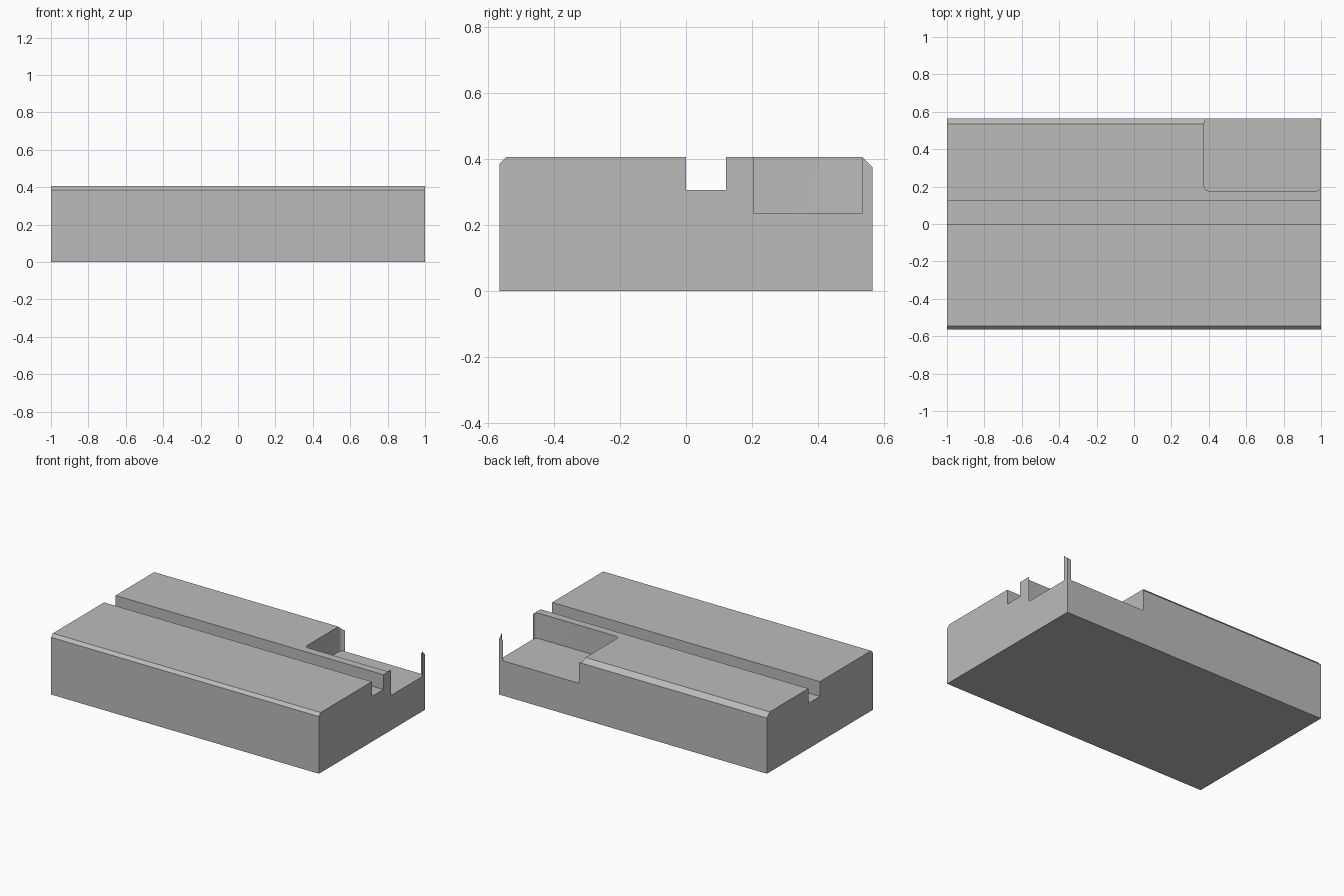
import bpy
import bmesh
from math import cos, sin, radians

default_cube = bpy.data.objects.get("Cube")
if default_cube:
    bpy.data.objects.remove(default_cube, do_unlink=True)

HALF_LEN, HALF_WID, HEIGHT = 1.0, 0.565, 0.406

grey = bpy.data.materials.new("plain_grey")
grey.use_nodes = True
grey.diffuse_color = (0.5, 0.5, 0.5, 1)
grey.node_tree.nodes["Principled BSDF"].inputs["Base Color"].default_value = (0.5, 0.5, 0.5, 1)


def prism(name, outline, offset):
    """Extrude a closed outline of 3D points along the offset."""
    bm = bmesh.new()
    face = bm.faces.new([bm.verts.new(p) for p in outline])
    result = bmesh.ops.extrude_face_region(bm, geom=[face], use_keep_orig=True)
    moved = [g for g in result["geom"] if isinstance(g, bmesh.types.BMVert)]
    bmesh.ops.translate(bm, verts=moved, vec=offset)
    bmesh.ops.recalc_face_normals(bm, faces=bm.faces)
    mesh = bpy.data.meshes.new(name)
    bm.to_mesh(mesh)
    bm.free()
    mesh.materials.append(grey)
    obj = bpy.data.objects.new(name, mesh)
    bpy.context.collection.objects.link(obj)
    return obj


def arc(cx, cy, radius, start, steps=8):
    """Quarter circle, counter-clockwise from the start angle."""
    angles = [radians(start + 90 * i / steps) for i in range(steps + 1)]
    return [(cx + radius * cos(a), cy + radius * sin(a)) for a in angles]


# Block with a lengthwise slot and chamfered long edges
profile = [(-HALF_WID, 0), (HALF_WID, 0), (HALF_WID, 0.376), (0.535, HEIGHT),
           (0.122, HEIGHT), (0.122, 0.306), (0, 0.306), (0, HEIGHT),
           (-0.546, HEIGHT), (-HALF_WID, 0.386)]
block = prism("block", [(-HALF_LEN, y, z) for y, z in profile], (2 * HALF_LEN, 0, 0))

# Rounded corner pocket, open through the back and left sides
R, X0, Y0, OUT = 0.03, 0.375, 0.176, 0.2
x_in, x_out = X0 + R, HALF_LEN - R
y_in, y_out = Y0 + R, HALF_WID - R
outline = arc(x_in, y_in, R, 180) + arc(x_out, y_in, R, 270)
outline += [(HALF_LEN + OUT, y_in), (HALF_LEN + OUT, y_out)]
outline += arc(x_out, y_out, R, 0)
outline += [(x_out, HALF_WID + OUT), (x_in, HALF_WID + OUT)]
outline += arc(x_in, y_out, R, 90)
cutter = prism("pocket_cutter", [(x, y, 0.235) for x, y in outline], (0, 0, 0.4))
cutter.hide_render = True

# Cut the pocket and discard the cutter
cut = block.modifiers.new("pocket", "BOOLEAN")
cut.operation = "DIFFERENCE"
cut.solver = "EXACT"
cut.object = cutter
bpy.context.view_layer.objects.active = block
block.select_set(True)
bpy.ops.object.modifier_apply(modifier=cut.name)
bpy.data.objects.remove(cutter, do_unlink=True)
bpy.ops.object.shade_smooth_by_angle(angle=radians(30))
